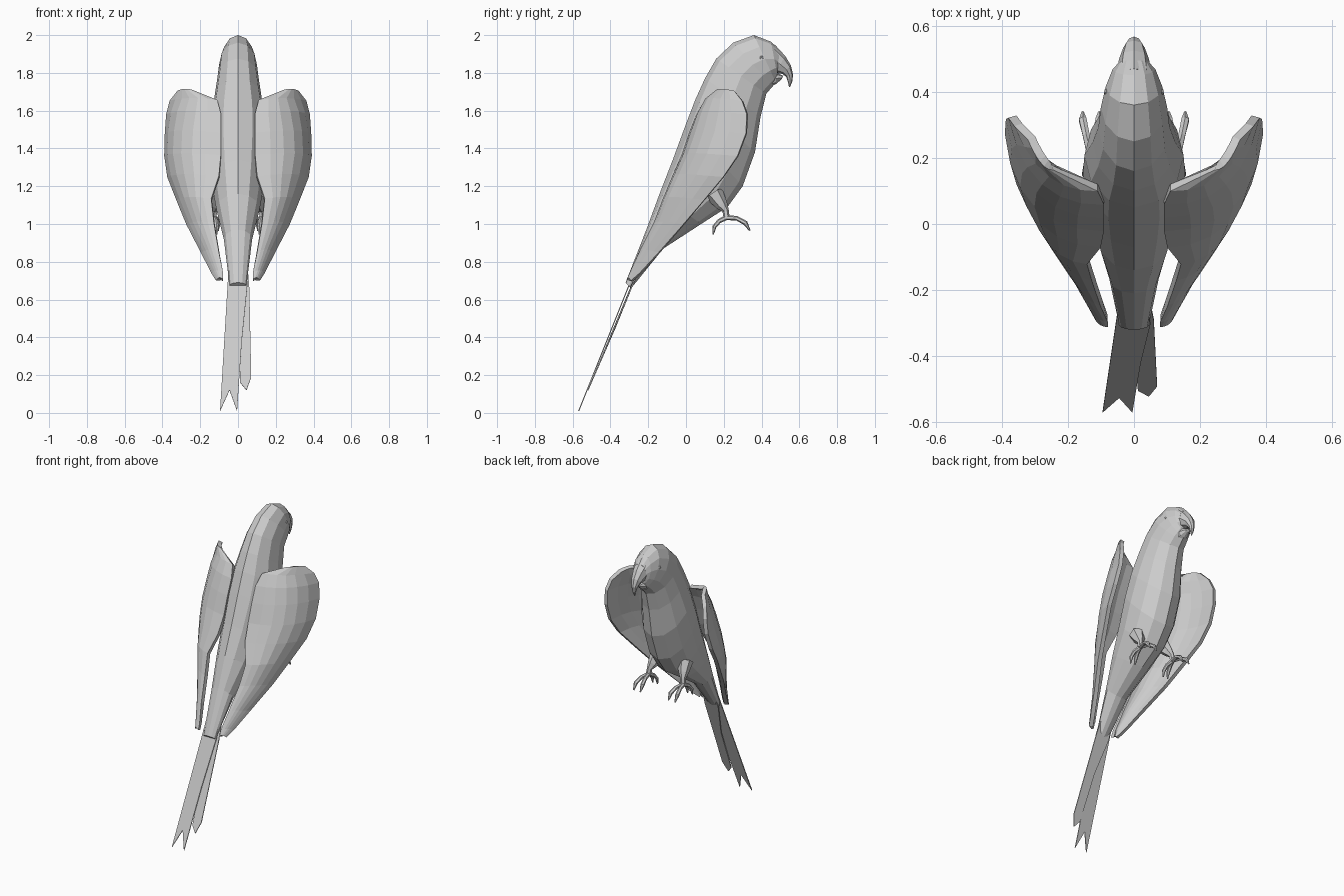
import bpy, bmesh, math
from mathutils import Vector

if "Cube" in bpy.data.objects:
    bpy.data.objects.remove(bpy.data.objects["Cube"])


def finish(name, bm, mirror=False, thickness=0):
    bmesh.ops.recalc_face_normals(bm, faces=bm.faces)
    me = bpy.data.meshes.new(name)
    bm.to_mesh(me)
    bm.free()
    ob = bpy.data.objects.new(name, me)
    bpy.context.collection.objects.link(ob)
    if thickness:
        m = ob.modifiers.new("thickness", 'SOLIDIFY')
        m.thickness = thickness
        m.offset = 0
    if mirror:
        ob.modifiers.new("mirror", 'MIRROR').use_axis[0] = True
    return ob


def bridge(bm, rows, closed):
    for a, b in zip(rows, rows[1:]):
        n = len(a)
        for i in range(n if closed else n - 1):
            j = (i + 1) % n
            bm.faces.new((a[i], a[j], b[j], b[i]))


def loft(name, sections, sides=12):
    """Rings given as (back y, back z, belly y, belly z, half width)."""
    bm = bmesh.new()
    rows = []
    for ay, az, by, bz, w in sections:
        row = []
        for i in range(sides):
            t = 2 * math.pi * i / sides
            k = math.cos(t) / 2
            row.append(bm.verts.new((w * math.sin(t), (ay + by) / 2 + k * (ay - by),
                                     (az + bz) / 2 + k * (az - bz))))
        rows.append(row)
    bridge(bm, rows, True)
    bm.faces.new(rows[0])
    bm.faces.new(rows[-1])
    return finish(name, bm)


def tube(bm, path, sides=6):
    """Tapered tube through (x, y, z, radius) points."""
    pts = [Vector(p[:3]) for p in path]
    rows = []
    for i, p in enumerate(pts):
        d = pts[min(i + 1, len(pts) - 1)] - pts[max(i - 1, 0)]
        u = d.cross(Vector((1, 0, 0))).normalized()
        v = d.cross(u).normalized()
        rows.append([bm.verts.new(p + path[i][3] * (math.cos(t) * u + math.sin(t) * v))
                     for t in (2 * math.pi * k / sides for k in range(sides))])
    bridge(bm, rows, True)
    bm.faces.new(rows[0])
    bm.faces.new(rows[-1])


# Body and head, from tail root to face
loft("body", [
    (-.32, .69, -.29, .66, .045), (-.21, .97, -.12, .87, .075),
    (-.14, 1.16, .08, 1.0, .115), (-.07, 1.34, .22, 1.09, .14),
    (.0, 1.53, .30, 1.20, .155), (.05, 1.66, .365, 1.38, .15),
    (.10, 1.77, .395, 1.57, .125), (.16, 1.875, .425, 1.69, .108),
    (.25, 1.96, .46, 1.73, .10), (.36, 2.0, .475, 1.75, .085),
    (.45, 1.965, .485, 1.78, .065), (.495, 1.92, .485, 1.80, .045)])

# Hooked upper beak and small lower beak
loft("upper_beak", [
    (.47, 1.95, .43, 1.81, .055), (.525, 1.89, .475, 1.80, .045),
    (.555, 1.84, .51, 1.795, .033), (.567, 1.79, .53, 1.78, .02),
    (.562, 1.75, .54, 1.75, .011), (.55, 1.725, .545, 1.725, .004)], 8)
loft("lower_beak", [
    (.42, 1.81, .43, 1.72, .045), (.48, 1.80, .475, 1.74, .034),
    (.515, 1.785, .505, 1.765, .015)], 8)

# Eyes
bm = bmesh.new()
bmesh.ops.create_icosphere(bm, subdivisions=1, radius=.014)
bmesh.ops.translate(bm, verts=bm.verts, vec=(.078, .40, 1.88))
finish("eyes", bm, mirror=True)

# Folded wings: rows of (z, inner x y, bend x y, outer x y)
wing_rows = [
    (1.70, .245, .17, .275, .18, .31, .26), (1.65, .11, .11, .27, .10, .35, .30),
    (1.58, .09, .07, .31, .06, .368, .325), (1.48, .09, .03, .34, .03, .375, .32),
    (1.36, .09, -.01, .35, -.01, .378, .275), (1.25, .10, -.06, .32, -.05, .362, .20),
    (1.13, .14, -.11, .27, -.10, .315, .10), (1.0, .125, -.16, .22, -.14, .262, -.01),
    (.85, .10, -.235, .15, -.22, .185, -.14), (.74, .08, -.285, .11, -.28, .13, -.24),
    (.70, .08, -.30, .095, -.30, .105, -.285)]
bm = bmesh.new()
rows = []
for z, ix, iy, mx, my, ox, oy in wing_rows:
    row = []
    for k in range(7):
        t = k / 6
        a, b, c = (1 - t) ** 2, 2 * t * (1 - t), t * t
        droop = .012 * math.sin(math.pi * t)
        row.append(bm.verts.new((a * ix + b * mx + c * ox,
                                 a * iy + b * my + c * oy, z + droop)))
    rows.append(row)
bridge(bm, rows, False)
finish("wings", bm, mirror=True, thickness=.026)

# Tail feathers: flat outlines (x, z) laid on the sloping tail plane
feathers = {
    "tail_feather_long": (0, [(-.045, .85), (.04, .85), (.05, .68), (.02, .38),
                              (-.005, .01), (-.045, .12), (-.095, .01), (-.055, .68)]),
    "tail_feather_short": (.018, [(-.03, .85), (.045, .85), (.06, .66), (.07, .19),
                                  (.045, .12), (.012, .16), (.0, .45), (-.04, .66)])}
for name, (off, outline) in feathers.items():
    bm = bmesh.new()
    bm.faces.new([bm.verts.new((x, -.292 - (.7 - z) * .4 + off * min(1, z * 2), z))
                  for x, z in outline])
    finish(name, bm, thickness=.006)

# Legs with splayed toes and claws
bm = bmesh.new()
tube(bm, [(.10, .15, 1.16, .05), (.115, .19, 1.10, .032),
          (.125, .21, 1.07, .017), (.13, .215, 1.03, .017)])
for dx in (-.025, .025):
    tube(bm, [(.13, .21, 1.035, .014), (.13 + dx * .6, .27, 1.03, .012),
              (.13 + dx, .315, 1.005, .013), (.13 + dx, .338, .965, .004)])
    tube(bm, [(.13, .215, 1.035, .014), (.13 + dx * .5, .175, 1.015, .012),
              (.13 + dx * .7, .15, .985, .011), (.13 + dx * .7, .143, .945, .004)])
finish("legs", bm, mirror=True)
